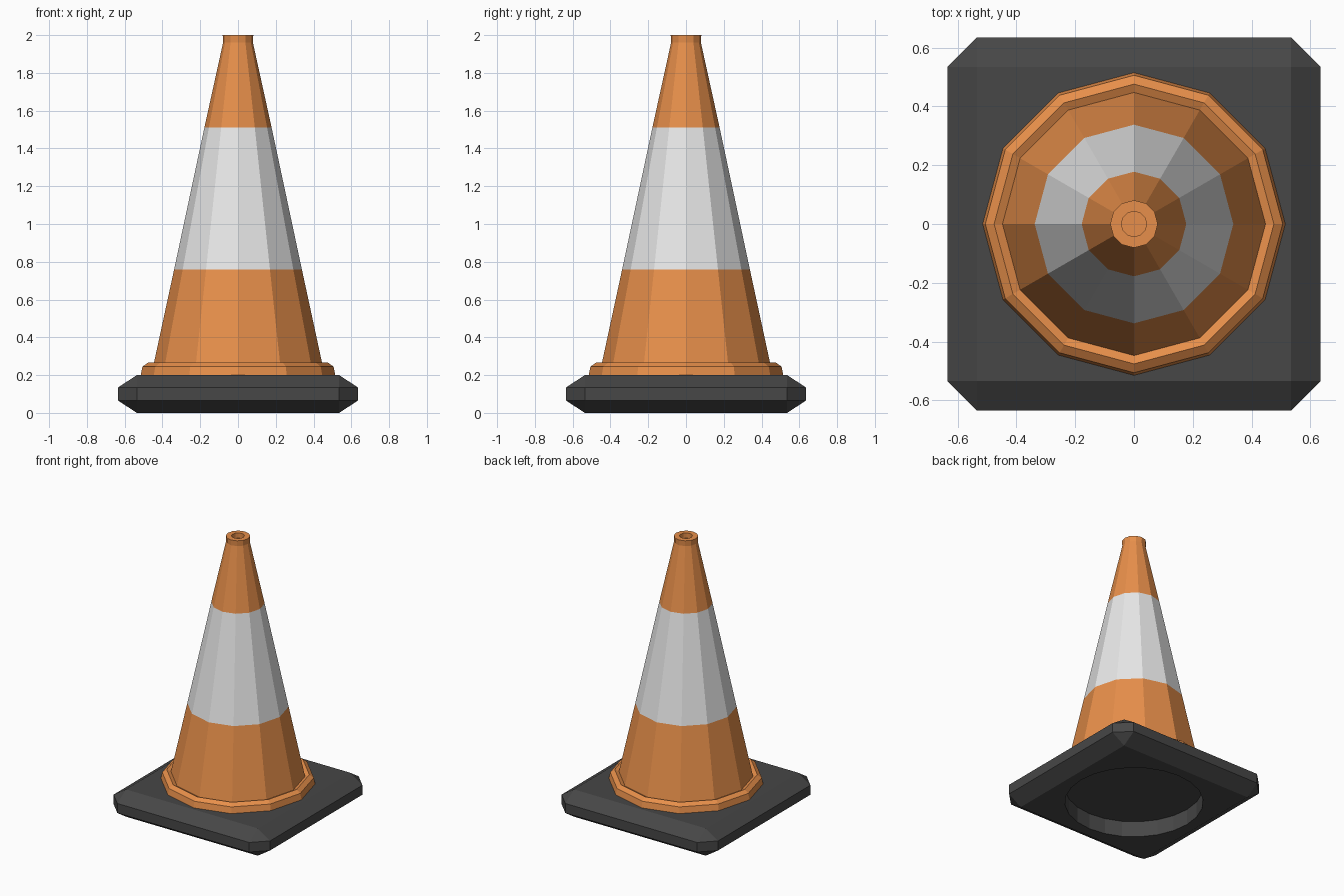
import bpy, bmesh
from math import cos, sin, pi

if "Cube" in bpy.data.objects:
    bpy.data.objects.remove(bpy.data.objects["Cube"], do_unlink=True)


def material(name, rgb):
    mat = bpy.data.materials.new(name)
    mat.use_nodes = True
    mat.diffuse_color = (*rgb, 1)
    mat.node_tree.nodes["Principled BSDF"].inputs["Base Color"].default_value = (*rgb, 1)
    return mat


ORANGE = material("orange plastic", (0.80, 0.275, 0.069))
WHITE = material("white band", (0.80, 0.80, 0.80))
RUBBER = material("dark rubber", (0.063, 0.063, 0.063))


def finish(bm, name, mats):
    mesh = bpy.data.meshes.new(name)
    bm.to_mesh(mesh)
    bm.free()
    for mat in mats:
        mesh.materials.append(mat)
    obj = bpy.data.objects.new(name, mesh)
    bpy.context.collection.objects.link(obj)
    return obj


def ring(bm, r, z, sides):
    return [bm.verts.new((r * cos(2 * pi * i / sides), r * sin(2 * pi * i / sides), z))
            for i in range(sides)]


def skin(bm, low, high, index=0):
    n = len(low)
    for i in range(n):
        j = (i + 1) % n
        bm.faces.new((low[i], low[j], high[j], high[i])).material_index = index


def lathe(name, profile, mats, sides=12):
    """Revolve (radius, height, material of the segment above) points and cap the last ring."""
    bm = bmesh.new()
    rings = [ring(bm, r, z, sides) for r, z, _ in profile]
    for k in range(len(rings) - 1):
        skin(bm, rings[k], rings[k + 1], profile[k][2])
    bm.faces.new(rings[-1])
    return finish(bm, name, mats)


# Base plate: a bevelled slab with a round hollow underneath
HALF, BEVEL, HEIGHT, SQUASH = 0.635, 0.1, 0.2, 0.65
bm = bmesh.new()
bmesh.ops.create_cube(bm, size=1)
bmesh.ops.scale(bm, vec=(2 * HALF, 2 * HALF, HEIGHT / SQUASH), verts=bm.verts)
bmesh.ops.bevel(bm, geom=bm.edges[:], offset=BEVEL, segments=1, profile=0.5,
                affect='EDGES')
bmesh.ops.scale(bm, vec=(1, 1, SQUASH), verts=bm.verts)
bmesh.ops.translate(bm, vec=(0, 0, HEIGHT / 2), verts=bm.verts)
underside = min(bm.faces, key=lambda f: f.calc_center_median().z)
border = list(underside.edges)
bmesh.ops.delete(bm, geom=[underside], context='FACES_ONLY')
rim = ring(bm, 0.46, 0, 24)
roof = ring(bm, 0.46, 0.115, 24)
skin(bm, roof, rim)
bm.faces.new(roof)
rim_edges = [bm.edges.get((rim[i - 1], rim[i])) for i in range(len(rim))]
bmesh.ops.triangle_fill(bm, edges=border + rim_edges, use_beauty=True, normal=(0, 0, -1))
bmesh.ops.recalc_face_normals(bm, faces=bm.faces[:])
finish(bm, "base_plate", [RUBBER])

# Raised foot ring around the bottom of the cone
lathe("foot_ring", [(0.515, 0.2, 0), (0.506, 0.245, 0), (0.476, 0.266, 0),
                    (0.442, 0.25, 0)], [ORANGE])

# Cone body with its white band
lathe("cone_body", [(0.459, 0.2, 0), (0.338, 0.76, 1), (0.178, 1.51, 0),
                    (0.079, 1.96, 0)], [ORANGE, WHITE])

# Collar at the tip with a shallow hole
lathe("tip_collar", [(0.079, 1.96, 0), (0.081, 2.0, 0), (0.043, 2.0, 0),
                     (0.043, 1.965, 0)], [ORANGE])
